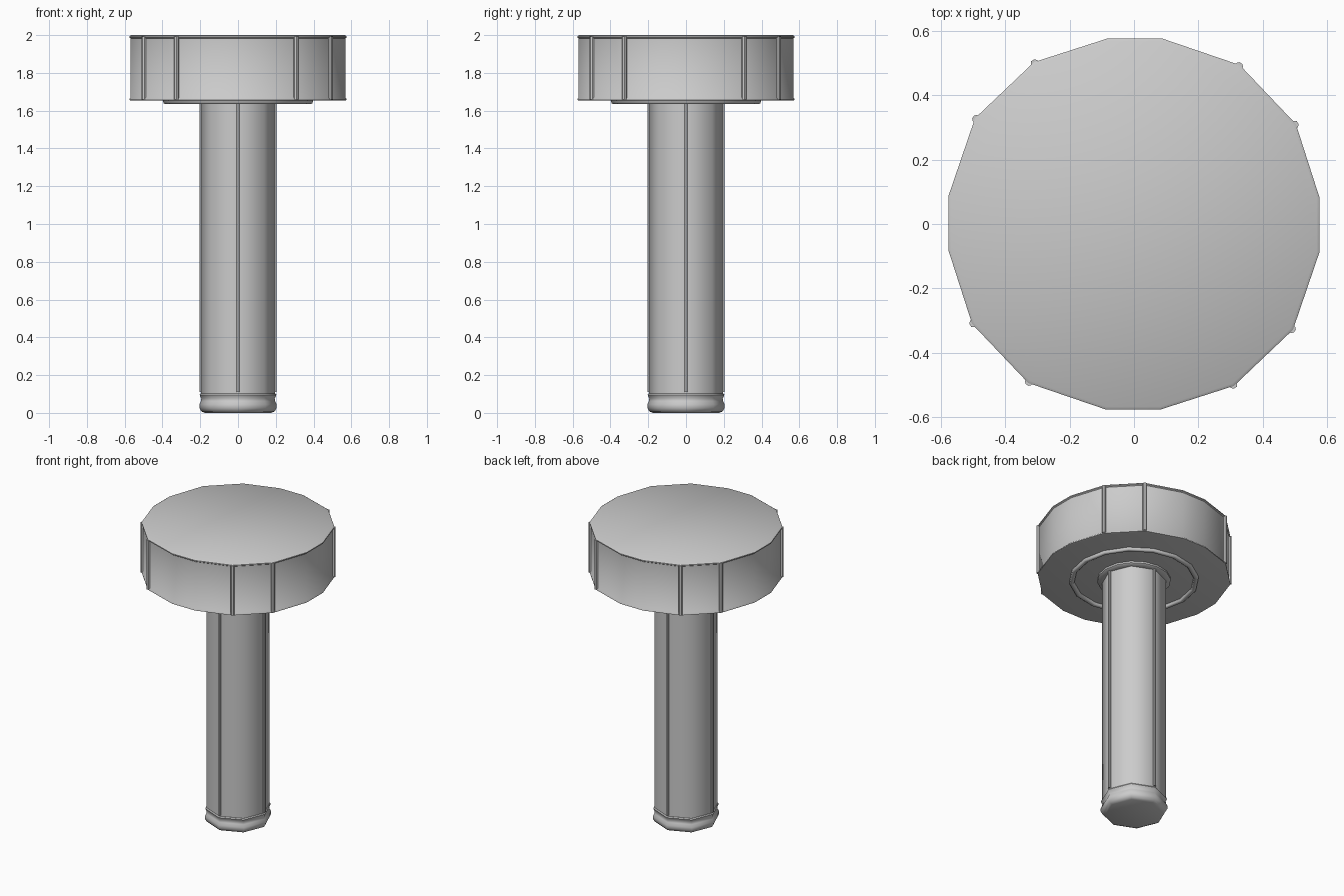
import bpy, bmesh
from math import cos, sin, radians, atan2, hypot

if "Cube" in bpy.data.objects:
    bpy.data.objects.remove(bpy.data.objects["Cube"])


def finish(name, bm, angle=50):
    bmesh.ops.recalc_face_normals(bm, faces=bm.faces[:])
    me = bpy.data.meshes.new(name)
    bm.to_mesh(me)
    bm.free()
    ob = bpy.data.objects.new(name, me)
    bpy.context.collection.objects.link(ob)
    bpy.ops.object.select_all(action='DESELECT')
    ob.select_set(True)
    bpy.context.view_layer.objects.active = ob
    bpy.ops.object.shade_smooth_by_angle(angle=radians(angle))
    return ob


def loft(name, outline, profile, closed=False, angle=50):
    """Sweep a (scale, z) profile around a polygon outline."""
    bm = bmesh.new()
    rings = [[bm.verts.new((x * s, y * s, z)) for x, y in outline] for s, z in profile]
    n = len(outline)
    pairs = list(zip(rings, rings[1:]))
    if closed:
        pairs.append((rings[-1], rings[0]))
    else:
        bm.faces.new(rings[0])
        bm.faces.new(rings[-1])
    for a, b in pairs:
        for i in range(n):
            j = (i + 1) % n
            bm.faces.new((a[i], a[j], b[j], b[i]))
    return finish(name, bm, angle)


def ngon(n):
    return [(cos(radians(360 * i / n)), sin(radians(360 * i / n))) for i in range(n)]


def rib(name, x, y, z0, z1, half, out):
    """Thin rounded seam strip standing on a polygon corner."""
    a, r = atan2(y, x), hypot(x, y)
    section = [(-0.02, -half), (out * .5, -half), (out, -half * .5),
               (out, half * .5), (out * .5, half), (-0.02, half)]
    pts = [((r + u) * cos(a) - v * sin(a), (r + u) * sin(a) + v * cos(a)) for u, v in section]
    bm = bmesh.new()
    lo = [bm.verts.new((*p, z0)) for p in pts]
    hi = [bm.verts.new((*p, z1)) for p in pts]
    bm.faces.new(lo)
    bm.faces.new(hi)
    for i in range(6):
        j = (i + 1) % 6
        bm.faces.new((lo[i], lo[j], hi[j], hi[i]))
    return finish(name, bm, 40)


# Head outline: one quarter turned four times
quarter = [(0.575, 0.083), (0.502, 0.31), (0.328, 0.493), (0.088, 0.575)]
head = []
for k in range(4):
    c, s = (1, 0, -1, 0)[k], (0, 1, 0, -1)[k]
    head += [(x * c - y * s, x * s + y * c) for x, y in quarter]

# Head with thin rims at top and bottom
loft("head", head, [(0.98, 1.653), (1, 1.656), (1, 1.663), (0.988, 1.67),
                    (0.988, 1.982), (1, 1.987), (1, 1.994), (0.985, 2.0)])
for i, (x, y) in enumerate(head):
    if i % 4 in (1, 2):
        rib("head_rib", x * .988, y * .988, 1.66, 1.992, 0.012, 0.014)

# Raised ring under the head
loft("under_ring", ngon(16), [(0.365, 1.66), (0.368, 1.64), (0.375, 1.635),
                              (0.388, 1.635), (0.395, 1.64), (0.398, 1.66)], closed=True)

# Collar, shaft and seams
loft("collar", ngon(16), [(0.225, 1.66), (0.225, 1.642), (0.215, 1.635), (0.18, 1.635)])
oct8 = ngon(8)
loft("shaft", oct8, [(0.196, 0.09), (0.196, 1.66)])
for x, y in oct8[::2]:
    rib("shaft_rib", x * .196, y * .196, 0.11, 1.637, 0.009, 0.008)

# Rounded foot
loft("foot", oct8, [(0.175, 0.0), (0.194, 0.008), (0.204, 0.025), (0.205, 0.045),
                    (0.197, 0.062), (0.194, 0.075), (0.200, 0.088), (0.203, 0.096),
                    (0.198, 0.103), (0.185, 0.104)])
